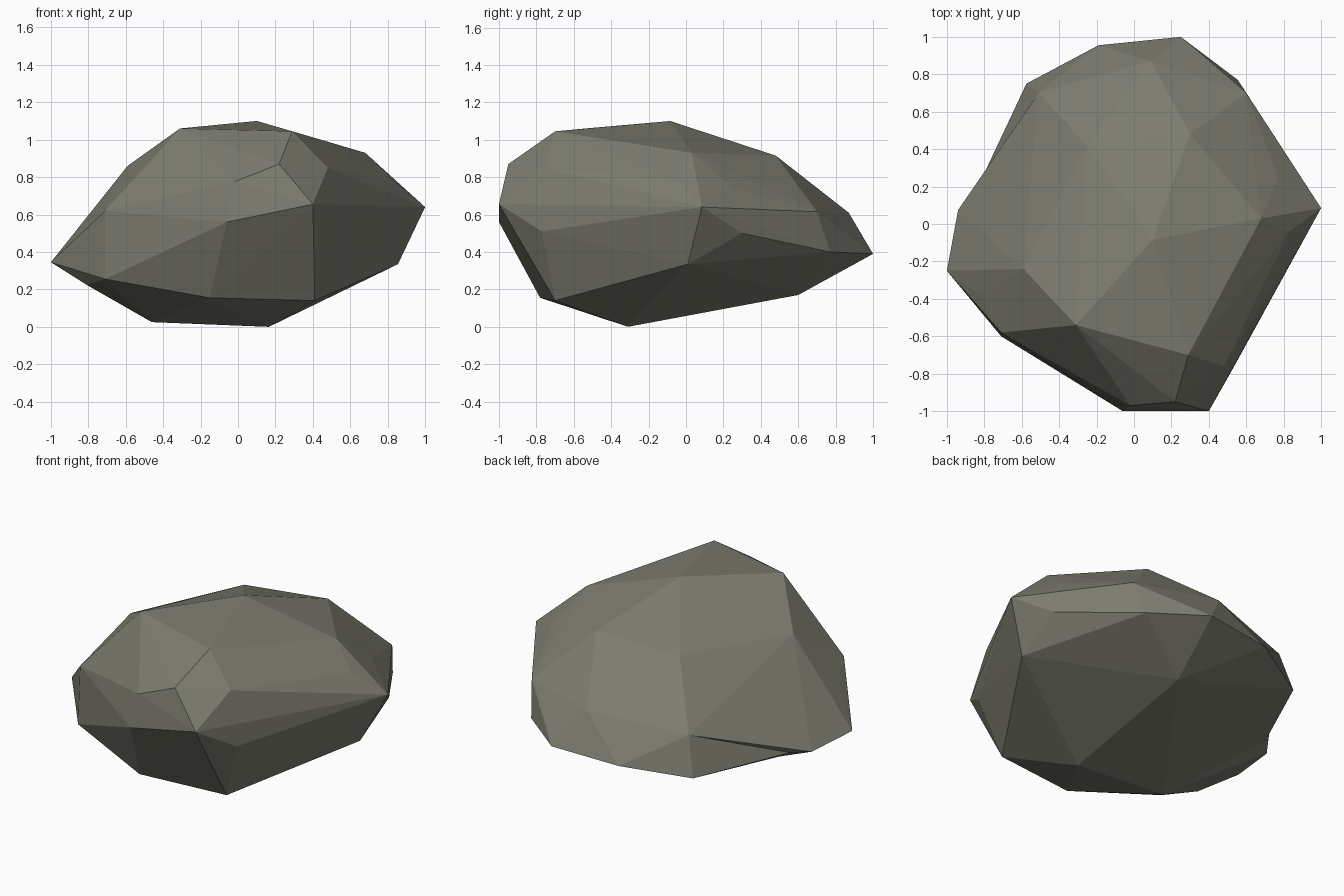
import bpy, bmesh
from mathutils import Vector
from mathutils.geometry import intersect_point_line

if "Cube" in bpy.data.objects:
    bpy.data.objects.remove(bpy.data.objects["Cube"])

# Corner points of the boulder, in rings from crown to base
CROWN = [(.10, -.085, 1.10), (-.31, -.54, 1.06), (.29, -.70, 1.045), (.68, .03, .93),
         (.30, .48, .915), (-.25, .42, .88), (-.59, -.24, .86)]
SHOULDER = [(.22, -.95, .87), (-.02, -.97, .775), (.48, -.76, .85), (.83, -.04, .78),
            (.77, .25, .745), (.60, .70, .615), (.09, .87, .61), (-.51, .70, .55),
            (-.71, -.58, .62), (-.82, -.38, .54)]
GIRTH = [(.40, -1, .655), (-.06, -1, .56), (.53, -.77, .51), (1, .085, .64),
         (.857, .30, .50), (.555, .77, .40), (.25, 1, .39), (-.19, .955, .365),
         (-.575, .75, .31), (-.85, .165, .325), (-.94, .075, .32), (-1, -.25, .345)]
BASE = [(.41, -.70, .14), (.855, .01, .335), (.17, .60, .17), (.165, -.31, 0),
        (-.46, -.28, .025), (-.15, -.78, .155), (-.71, -.60, .255), (-.81, -.39, .225)]


def edge_distance(edge, p):
    a, b = (v.co for v in edge.verts)
    t = max(0, min(1, intersect_point_line(p, a, b)[1]))
    return (a.lerp(b, t) - p).length


def dent(bm, p):
    """Push the nearest edge of the hull in to point p."""
    edge = min(bm.edges, key=lambda e: edge_distance(e, p))
    new = bmesh.ops.subdivide_edges(bm, edges=[edge], cuts=1)
    vert = next(g for g in new["geom_inner"] if isinstance(g, bmesh.types.BMVert))
    quads = [f for f in vert.link_faces if len(f.verts) > 3]
    for f in quads:
        i = list(f.verts).index(vert)
        bmesh.utils.face_split(f, vert, f.verts[(i + 2) % 4])
    vert.co = p


# Convex stone, then the hollow corners
bm = bmesh.new()
points = [Vector(p) for p in CROWN + SHOULDER + GIRTH + BASE]
for p in points:
    bm.verts.new(p)
bmesh.ops.convex_hull(bm, input=bm.verts[:])
loose = [v for v in bm.verts if not v.link_faces]
hollows = [v.co.copy() for v in loose]
bmesh.ops.delete(bm, geom=loose, context='VERTS')
for p in hollows:
    dent(bm, p)
bmesh.ops.recalc_face_normals(bm, faces=bm.faces[:])

mesh = bpy.data.meshes.new("boulder")
bm.to_mesh(mesh)
bm.free()
boulder = bpy.data.objects.new("boulder", mesh)
bpy.context.collection.objects.link(boulder)

# Grey stone
stone = bpy.data.materials.new("grey stone")
stone.diffuse_color = (.2, .2, .16, 1)
stone.use_nodes = True
stone.node_tree.nodes["Principled BSDF"].inputs["Base Color"].default_value = stone.diffuse_color
mesh.materials.append(stone)
